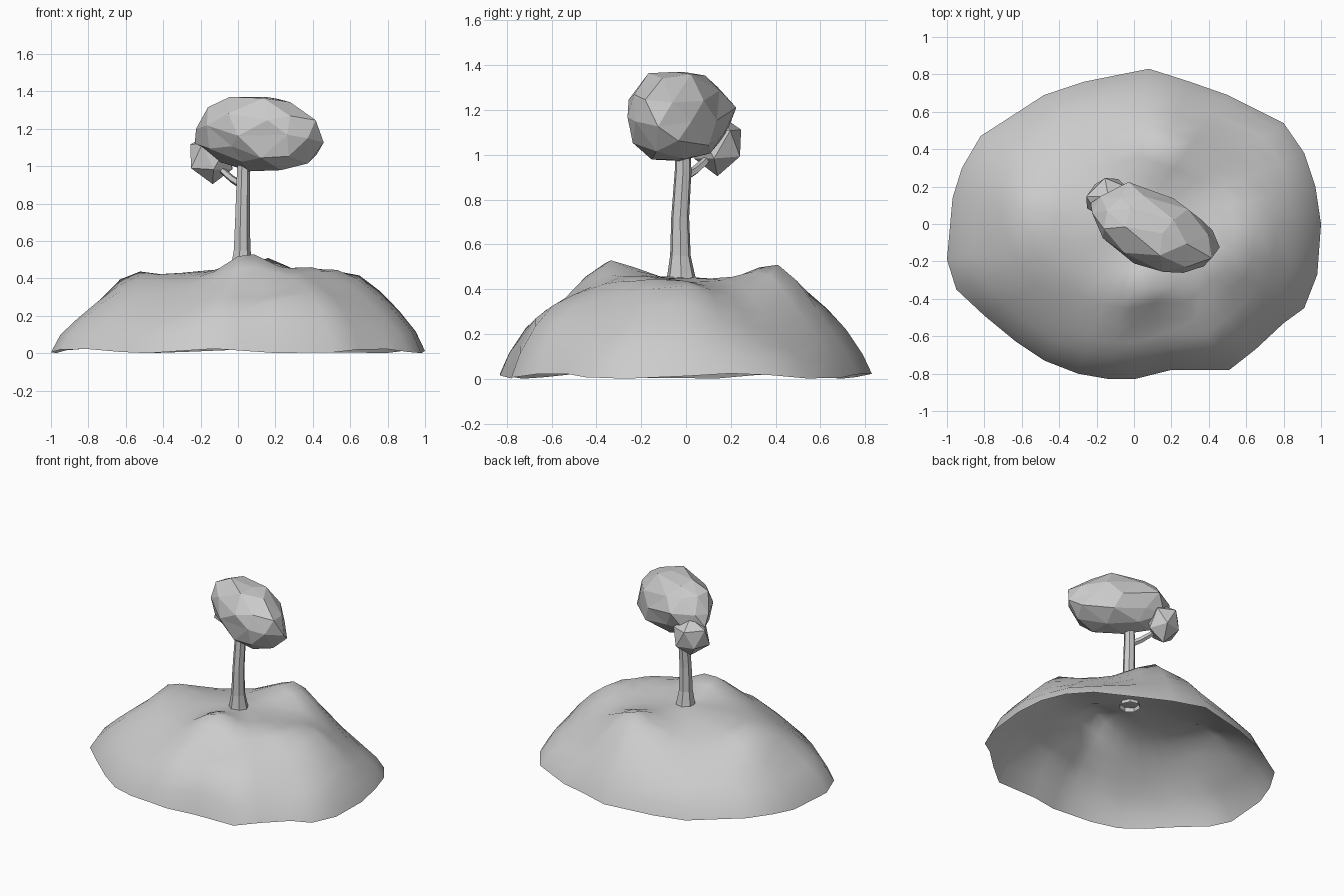
import bpy, bmesh, math, random
from mathutils import Vector, Matrix

if "Cube" in bpy.data.objects:
    bpy.data.objects.remove(bpy.data.objects["Cube"])

random.seed(4)


def finish(bm, name, smooth=False):
    bmesh.ops.recalc_face_normals(bm, faces=bm.faces)
    me = bpy.data.meshes.new(name)
    bm.to_mesh(me)
    bm.free()
    for p in me.polygons:
        p.use_smooth = smooth
    ob = bpy.data.objects.new(name, me)
    bpy.context.collection.objects.link(ob)
    return ob


# Hill: plan outline shrunk to rings, radial height profile plus soft bumps
OUTLINE = [(1, 0), (.97, .2), (.91, .38), (.8, .54), (.5, .69), (.3, .76), (.08, .83),
           (-.27, .76), (-.48, .69), (-.65, .58), (-.82, .47), (-.92, .3), (-.97, .14),
           (-1, -.19), (-.95, -.35), (-.8, -.49), (-.63, -.63), (-.48, -.73), (-.3, -.8),
           (-.13, -.83), (0, -.83), (.2, -.78), (.51, -.78), (.65, -.67), (.8, -.53),
           (.91, -.45), (.98, -.27)]
PROFILE = [(1, .01), (.95, .10), (.86, .19), (.76, .27), (.65, .335), (.54, .385),
           (.43, .41), (.3, .43), (.15, .445)]
# x, y, height, spread
BUMPS = [(.06, -.36, .13, .11), (.17, .42, .125, .12), (-.6, .04, .075, .11),
         (.66, -.06, .09, .12), (.24, -.66, .115, .11), (.15, -.52, -.075, .09),
         (.4, -.25, .05, .13), (-.35, .35, -.03, .16), (.62, .45, -.07, .15),
         (-.35, -.5, -.03, .13), (-.82, .0, -.03, .1), (.55, -.58, .05, .12),
         (.93, -.12, .05, .1), (-.1, -.7, .04, .11), (.1, .68, .03, .1)]


def bump(x, y):
    return sum(h * math.exp(-((x - a) ** 2 + (y - b) ** 2) / (2 * w * w))
               for a, b, h, w in BUMPS)


bm = bmesh.new()
rings = []
for s, z in PROFILE:
    ring = []
    for i, (x, y) in enumerate(OUTLINE):
        x, y = x * s, y * s
        if s == 1:
            h = .012 + .012 * math.sin(i * 1.4)
        else:
            h = z + bump(x, y) * min(1, (1 - s) * 12)
        ring.append(bm.verts.new((x, y, h)))
    rings.append(ring)
n = len(OUTLINE)
for a, b in zip(rings, rings[1:]):
    for i in range(n):
        j = (i + 1) % n
        bm.faces.new((a[i], a[j], b[j], b[i]))
top = bm.verts.new((0, 0, .455))
for i in range(n):
    bm.faces.new((rings[-1][i], rings[-1][(i + 1) % n], top))
finish(bm, "hill", True)


# Trunk and branch: tapered low-sided tubes along a path of (x, y, z, radius)
def tube(name, path, sides):
    bm = bmesh.new()
    axis = Vector(path[-1][:3]) - Vector(path[0][:3])
    q = Vector((0, 0, 1)).rotation_difference(axis)
    rings = []
    for x, y, z, r in path:
        rings.append([bm.verts.new(Vector((x, y, z)) + q @ Vector((
            r * math.cos(2 * math.pi * i / sides),
            r * math.sin(2 * math.pi * i / sides), 0))) for i in range(sides)])
    for a, b in zip(rings, rings[1:]):
        for i in range(sides):
            j = (i + 1) % sides
            bm.faces.new((a[i], a[j], b[j], b[i]))
    return finish(bm, name)


tube("trunk", [(.02, -.02, .425, .072), (.02, -.022, .47, .062), (.02, -.025, .55, .047),
               (.022, -.026, .72, .041), (.027, -.013, .93, .038), (.03, -.015, 1.06, .034)], 7)
tube("branch", [(.02, -.01, .9, .022), (-.03, .04, .93, .02), (-.07, .08, .965, .018),
                (-.12, .12, 1.01, .014)], 5)


# Foliage: faceted, slightly irregular ellipsoids
def foliage(name, level, center, radii, turn, tilt, jitter):
    bm = bmesh.new()
    bmesh.ops.create_icosphere(bm, subdivisions=level, radius=1)
    for v in bm.verts:
        v.co += Vector([random.uniform(-jitter, jitter) for _ in range(3)])
    m = (Matrix.Translation(center) @ Matrix.Rotation(turn, 4, 'Z')
         @ Matrix.Rotation(tilt, 4, 'Y') @ Matrix.Diagonal((*radii, 1)))
    bmesh.ops.transform(bm, matrix=m, verts=bm.verts)
    return finish(bm, name)


foliage("large_foliage", 2, (.105, -.032, 1.178), (.375, .204, .205),
        math.radians(-23), math.radians(7), .1)
foliage("small_foliage", 1, (-.14, .138, 1.05), (.13, .115, .138), .5, 0, .06)
